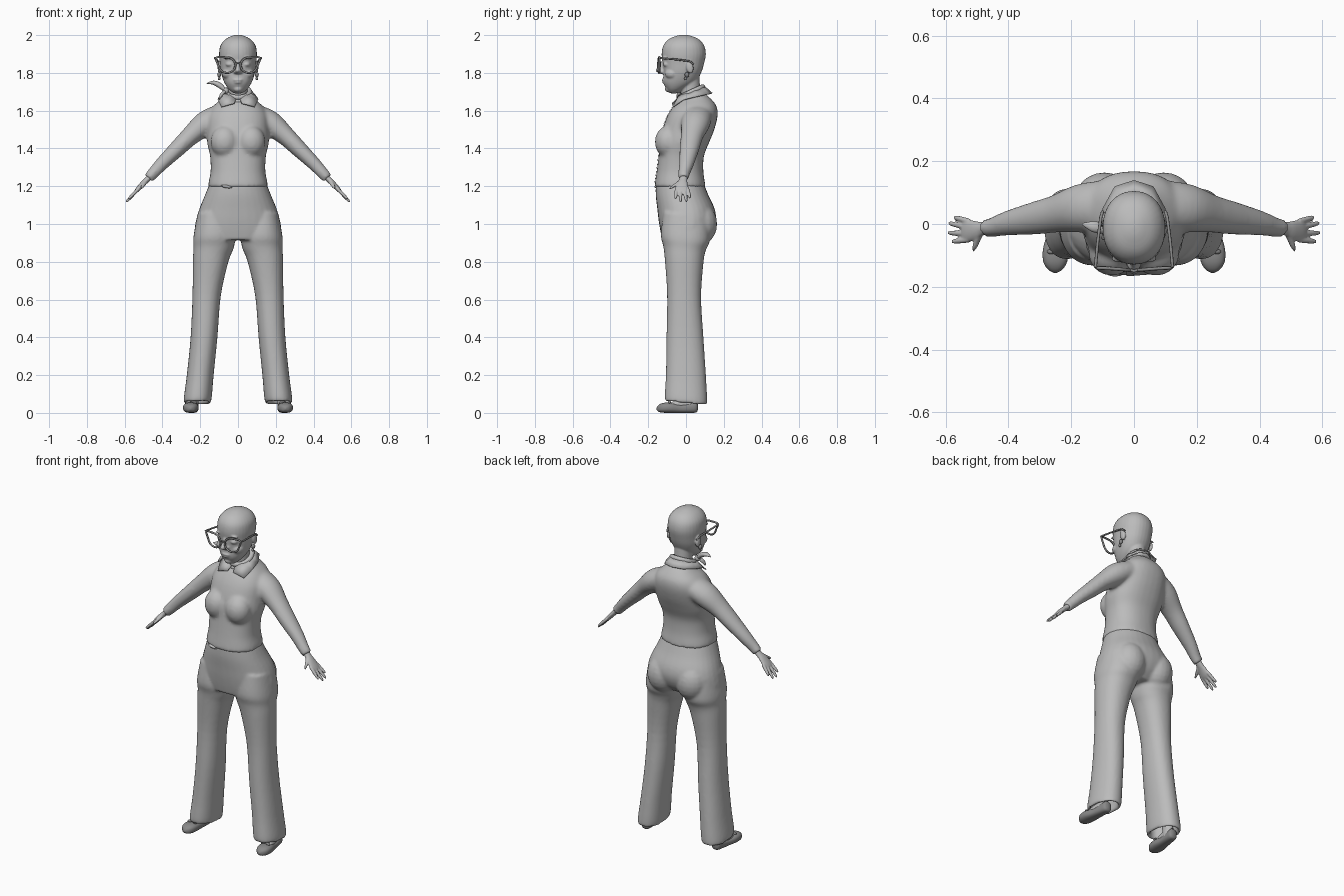
import bpy, bmesh, math
from mathutils import Vector, Matrix

cube = bpy.data.objects.get("Cube")
if cube:
    bpy.data.objects.remove(cube, do_unlink=True)


def material(name, v):
    m = bpy.data.materials.new(name)
    m.use_nodes = True
    m.diffuse_color = (v, v, v, 1)
    m.node_tree.nodes["Principled BSDF"].inputs["Base Color"].default_value = (v, v, v, 1)
    return m


LIGHT = material("light grey", 0.5)
DARK = material("dark grey", 0.25)
FLAT = (Vector((1, 0, 0)), Vector((0, 1, 0)))
UPRIGHT = (Vector((1, 0, 0)), Vector((0, 0, 1)))
HEM = (Vector((1, 0, 0)), Vector((0, 1, -0.1)))


def spline(keys, n=4):
    """Catmull-Rom interpolation of key tuples."""
    out = []
    for i in range(len(keys) - 1):
        a, b, c, d = (keys[max(0, min(len(keys) - 1, i + j))] for j in (-1, 0, 1, 2))
        for k in range(n):
            t = k / n
            out.append([0.5 * (2*q + (r - p)*t + (2*p - 5*q + 4*r - s)*t*t + (3*q - p - 3*r + s)*t**3)
                        for p, q, r, s in zip(a, b, c, d)])
    return out + [list(keys[-1])]


def loft(bm, keys, axes=None, side=1, power=2.0, sides=32):
    """Closed tube through keys of (x, y, z, half width, half depth)."""
    pts = spline(keys)
    centres = [Vector((k[0] * side, k[1], k[2])) for k in pts]
    rings = []
    for i, k in enumerate(pts):
        if axes:
            u, v = axes
        else:
            t = (centres[min(i + 1, len(pts) - 1)] - centres[max(i - 1, 0)]).normalized()
            u = t.cross(Vector((0, 1, 0))).normalized()
            v = u.cross(t)
        ring = []
        for j in range(sides):
            c, s = math.cos(math.tau * j / sides), math.sin(math.tau * j / sides)
            c, s = (math.copysign(abs(q) ** (2 / power), q) for q in (c, s))
            ring.append(bm.verts.new(centres[i] + u * c * max(k[3], .001) + v * s * max(k[4], .001)))
        rings.append(ring)
    for a, b in zip(rings, rings[1:]):
        for j in range(sides):
            bm.faces.new((a[j], a[(j + 1) % sides], b[(j + 1) % sides], b[j]))
    bm.faces.new(rings[0][::-1])
    bm.faces.new(rings[-1])


def body(y0, y1, z, rx):
    """Ring key on the centre line from its front and back depth."""
    return (0, (y0 + y1) / 2, z, rx, (y1 - y0) / 2)


def ball(bm, loc, size, turn=0, axis="Y"):
    m = Matrix.Translation(loc) @ Matrix.Rotation(turn, 4, axis) @ Matrix.Diagonal((*size, 1))
    bmesh.ops.create_uvsphere(bm, u_segments=20, v_segments=12, radius=1, matrix=m)


def finish(bm, name, mat, voxel=0, smooth=0):
    bmesh.ops.recalc_face_normals(bm, faces=bm.faces[:])
    me = bpy.data.meshes.new(name)
    bm.to_mesh(me)
    bm.free()
    me.materials.append(mat)
    for p in me.polygons:
        p.use_smooth = True
    ob = bpy.data.objects.new(name, me)
    bpy.context.collection.objects.link(ob)
    if voxel:
        r = ob.modifiers.new("blend", "REMESH")
        r.mode, r.voxel_size, r.use_smooth_shade = "VOXEL", voxel, True
        s = ob.modifiers.new("soften", "SMOOTH")
        s.factor, s.iterations = 0.5, smooth
    return ob


def tube(name, points, radius, mat, cyclic=False):
    cu = bpy.data.curves.new(name, "CURVE")
    cu.dimensions, cu.bevel_depth, cu.bevel_resolution = "3D", radius, 2
    cu.use_fill_caps = True
    sp = cu.splines.new("POLY")
    sp.points.add(len(points) - 1)
    for p, co in zip(sp.points, points):
        p.co = (*co, 1)
    sp.use_cyclic_u = cyclic
    cu.materials.append(mat)
    ob = bpy.data.objects.new(name, cu)
    bpy.context.collection.objects.link(ob)


# Head with face features and neck
bm = bmesh.new()
loft(bm, [(0, -.065, 1.692, .022, .02), (0, -.055, 1.715, .05, .048), (0, -.035, 1.75, .073, .085),
          (0, -.02, 1.8, .09, .1), (0, -.014, 1.85, .096, .11), (0, -.012, 1.9, .1, .117),
          (0, -.012, 1.945, .093, .108), (0, -.012, 1.978, .067, .08), (0, -.012, 1.997, .03, .036),
          (0, -.012, 2.002, .004, .004)], FLAT, power=2.15)
loft(bm, [(0, .035, 1.62, .06, .06), (0, .025, 1.7, .05, .052), (0, .015, 1.8, .055, .055)], FLAT)
loft(bm, [(0, -.115, 1.87, .01, .01), (0, -.128, 1.84, .011, .014), (0, -.138, 1.812, .016, .024),
          (0, -.125, 1.795, .012, .012)], FLAT)
ball(bm, (0, -.116, 1.762), (.028, .014, .006))
ball(bm, (0, -.114, 1.75), (.022, .013, .007))
ball(bm, (0, -.09, 1.715), (.025, .022, .018))
for s in (1, -1):
    ball(bm, (s * .014, -.125, 1.806), (.011, .014, .009))
    ball(bm, (s * .05, -.07, 1.795), (.035, .042, .03))
    ball(bm, (s * .043, -.1, 1.845), (.023, .022, .014))
    ball(bm, (s * .045, -.112, 1.882), (.03, .012, .005), s * .2)
    ball(bm, (s * .098, .02, 1.83), (.01, .02, .035), .2, "X")
finish(bm, "head", LIGHT, .005, 3)

# Shirt body and sleeves blended together
bm = bmesh.new()
loft(bm, [body(-.166, .103, 1.195, .158), body(-.164, .1, 1.22, .156), body(-.155, .092, 1.28, .145),
          body(-.145, .095, 1.36, .148), body(-.138, .122, 1.43, .163), body(-.125, .15, 1.5, .163),
          body(-.1, .167, 1.57, .16), body(-.07, .163, 1.62, .135), body(-.035, .135, 1.66, .09),
          body(-.015, .1, 1.69, .06)], FLAT, power=2.3)
for s in (1, -1):
    ball(bm, (s * .07, -.095, 1.435), (.075, .07, .085))
    loft(bm, [(.09, .06, 1.575, .06, .08), (.17, .05, 1.533, .066, .077), (.25, .032, 1.468, .051, .06),
              (.32, .018, 1.4, .044, .052), (.4, .003, 1.322, .036, .04), (.45, -.01, 1.268, .031, .031),
              (.474, -.012, 1.243, .029, .028)], None, s)
shirt = finish(bm, "shirt", LIGHT, .01, 5)

# Button placket lying on the shirt
bm = bmesh.new()
bmesh.ops.create_grid(bm, x_segments=2, y_segments=40, size=1,
                      matrix=Matrix.Translation((-.012, -.2, 1.42)) @ Matrix.Rotation(math.pi / 2, 4, "X")
                      @ Matrix.Diagonal((.012, .2, 1, 1)))
placket = finish(bm, "button_placket", LIGHT)
wrap = placket.modifiers.new("wrap", "SHRINKWRAP")
wrap.target, wrap.offset = shirt, .003
wrap.wrap_method, wrap.use_project_y, wrap.use_positive_direction = "PROJECT", True, True

# Shirt hem knot
bm = bmesh.new()
ball(bm, (-.06, -.155, 1.198), (.03, .012, .008), .15)
finish(bm, "hem_knot", LIGHT)

# Trousers: hips and two hollow legs
bm = bmesh.new()
loft(bm, [body(-.16, .095, 1.212, .152), body(-.16, .12, 1.15, .176), body(-.152, .152, 1.08, .205),
          body(-.145, .158, 1.02, .222), body(-.135, .135, .96, .229), body(-.125, .09, .915, .2)],
     FLAT, power=2.2)
for s in (1, -1):
    ball(bm, (s * .095, .075, 1.0), (.095, .09, .11))
    leg = [(.125, 0, 1.05, .09, .12), (.126, -.003, .93, .11, .13), (.13, -.008, .87, .106, .112),
           (.145, -.01, .8, .094, .102), (.166, -.01, .62, .075, .09), (.18, -.005, .4, .071, .098),
           (.2, 0, .2, .071, .106), (.215, 0, .062, .073, .112)]
    inner = [(.215, 0, .063, .055, .095), (.212, 0, .1, .054, .092), (.207, 0, .2, .053, .09)]
    loft(bm, leg + inner, HEM, s, 2.2)
finish(bm, "trousers", LIGHT, .008, 5)

# Hands, feet and shoes
for s, side in ((1, "left"), (-1, "right")):
    bm = bmesh.new()
    loft(bm, [(.445, -.01, 1.272, .018, .022), (.48, -.014, 1.236, .015, .021),
              (.505, -.02, 1.212, .014, .03), (.53, -.022, 1.184, .012, .036),
              (.545, -.022, 1.168, .008, .03)], None, s)
    for y, tip in ((.008, (.573, .022, 1.138)), (-.012, (.59, .003, 1.118)),
                   (-.031, (.592, -.028, 1.116)), (-.05, (.58, -.056, 1.133))):
        base = Vector((.525, y, 1.188))
        tip = Vector(tip)
        loft(bm, [(*base.lerp(tip, t), r, r) for t, r in ((0, .009), (.5, .009), (.9, .007), (1.02, .002))],
             None, s, sides=12)
    loft(bm, [(.488, -.03, 1.226, .01, .012), (.5, -.055, 1.208, .01, .01),
              (.508, -.075, 1.195, .008, .008), (.512, -.088, 1.186, .002, .002)], UPRIGHT, s, sides=12)
    finish(bm, side + "_hand", LIGHT, .004, 2)

    bm = bmesh.new()
    loft(bm, [(.237, .015, .02, .028, .035), (.235, .01, .08, .028, .034), (.222, .01, .18, .034, .037)], FLAT, s)
    loft(bm, [(.237, .02, .05, .027, .03), (.243, -.04, .045, .029, .028), (.247, -.085, .035, .03, .018)], UPRIGHT, s)
    finish(bm, side + "_foot", LIGHT, .006, 3)

    bm = bmesh.new()
    loft(bm, [(.235, .064, .034, .006, .012), (.236, .055, .033, .025, .03), (.239, .02, .027, .03, .027),
              (.244, -.03, .023, .033, .023), (.249, -.08, .027, .041, .027), (.251, -.12, .027, .038, .026),
              (.251, -.145, .024, .023, .018), (.251, -.156, .022, .004, .005)], UPRIGHT, s, 2.5)
    for d in (-1, 1):
        ball(bm, (s * .247 + d * .016, -.088, .057), (.015, .008, .008), d * .3)
    finish(bm, side + "_shoe", DARK)

# Pointed shirt collar
rim = [((.012, -.05, 1.662), (.02, -.075, 1.64)), ((.04, -.038, 1.682), (.088, -.07, 1.622)),
       ((.066, 0, 1.695), (.108, -.015, 1.66)), ((.07, .045, 1.71), (.1, .05, 1.675)),
       ((.045, .09, 1.722), (.062, .12, 1.69)), ((0, .104, 1.726), (0, .14, 1.694))]
bm = bmesh.new()
for s in (1, -1):
    rows = [[bm.verts.new((p[0] * s, p[1], p[2])) for p in pair] for pair in rim]
    for a, b in zip(rows, rows[1:]):
        bm.faces.new((a[0], a[1], b[1], b[0]))
bmesh.ops.remove_doubles(bm, verts=bm.verts[:], dist=.0005)
collar = finish(bm, "collar", LIGHT)
collar.modifiers.new("thickness", "SOLIDIFY").thickness = .006

# Neck scarf with a side knot and tails
for i in range(2):
    ring = [(.062 * math.cos(a), .027 + .062 * math.sin(a), 1.676 + .022 * i + .028 * math.sin(a))
            for a in (math.tau * k / 32 for k in range(32))]
    tube("scarf_wrap_%d" % (i + 1), ring, .014, LIGHT, True)
bm = bmesh.new()
ball(bm, (-.066, -.018, 1.705), (.017, .016, .017))
loft(bm, [(-.065, -.018, 1.705, .008, .01), (-.095, -.015, 1.732, .014, .016),
          (-.13, -.008, 1.748, .011, .017), (-.165, 0, 1.744, .002, .003)], sides=16)
loft(bm, [(-.065, -.02, 1.705, .007, .009), (-.085, -.035, 1.688, .009, .013),
          (-.1, -.045, 1.662, .004, .006)], sides=16)
finish(bm, "scarf_knot", LIGHT)

# Cat-eye glasses and earrings
for s, side in ((1, "left"), (-1, "right")):
    rim = []
    for k in range(36):
        a = math.tau * k / 36
        flare = max(0, math.cos(a - .65)) ** 8
        rim.append((s * (.058 + .044 * math.cos(a) + .022 * flare), -.143 + .004 * math.cos(a),
                    1.841 + .041 * math.sin(a) + .014 * flare))
    tube(side + "_glasses_rim", rim, .0055, DARK, True)
    tube(side + "_glasses_temple", [(s * .123, -.138, 1.879), (s * .116, -.06, 1.872),
                                    (s * .106, .02, 1.862), (s * .1, .04, 1.845)], .005, DARK)
    bm = bmesh.new()
    ball(bm, (s * .1, .005, 1.79), (.01, .012, .014))
    ball(bm, (s * .1, -.002, 1.77), (.007, .008, .009))
    finish(bm, side + "_earring", DARK)
tube("glasses_bridge", [(-.017, -.145, 1.848), (0, -.15, 1.854), (.017, -.145, 1.848)], .005, DARK)
